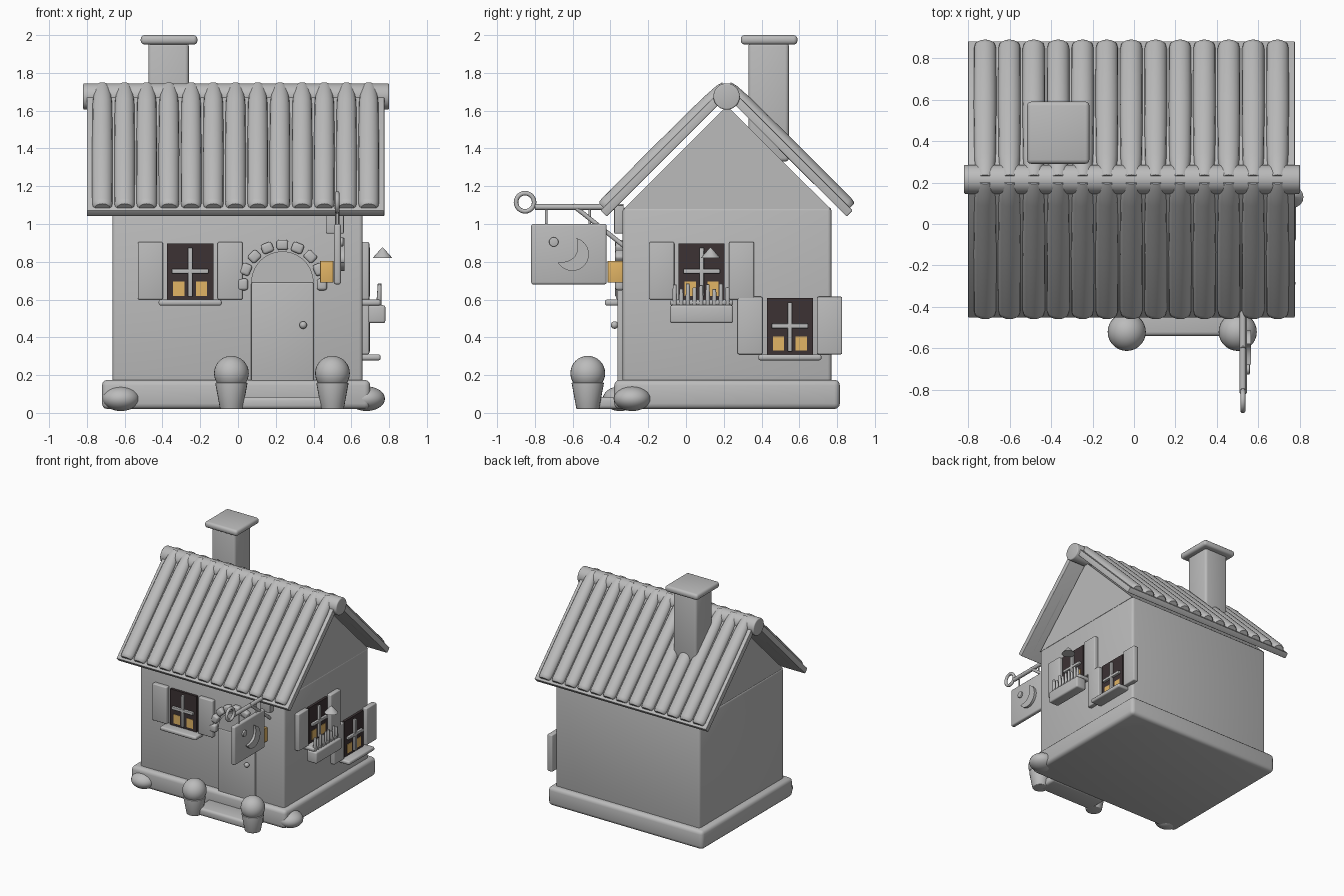
import bpy, bmesh, math
from mathutils import Matrix, Vector

if "Cube" in bpy.data.objects:
    bpy.data.objects.remove(bpy.data.objects["Cube"])


def material(name, rgb):
    m = bpy.data.materials.new(name)
    m.diffuse_color = (*rgb, 1)
    m.use_nodes = True
    m.node_tree.nodes["Principled BSDF"].inputs["Base Color"].default_value = m.diffuse_color
    return m


STONE = material("plain grey", (0.5, 0.5, 0.5))
DARK = material("dark glass", (0.045, 0.032, 0.034))
AMBER = material("amber glow", (0.76, 0.46, 0.13))


def finish(name, bm, mat=STONE, matrix=None):
    if matrix is not None:
        bm.transform(matrix)
    bmesh.ops.recalc_face_normals(bm, faces=bm.faces)
    me = bpy.data.meshes.new(name)
    bm.to_mesh(me)
    bm.free()
    me.materials.append(mat)
    ob = bpy.data.objects.new(name, me)
    bpy.context.collection.objects.link(ob)
    bpy.context.view_layer.objects.active = ob
    bpy.ops.object.select_all(action='DESELECT')
    ob.select_set(True)
    bpy.ops.object.shade_smooth_by_angle(angle=math.radians(40))
    return ob


def box(name, x, y, z, bevel=0.0, mat=STONE, matrix=None):
    lo, hi = zip(*(sorted(r) for r in (x, y, z)))
    size = [b - a for a, b in zip(lo, hi)]
    mid = [(a + b) / 2 for a, b in zip(lo, hi)]
    bm = bmesh.new()
    bmesh.ops.create_cube(bm, size=1)
    bmesh.ops.scale(bm, vec=size, verts=bm.verts)
    if bevel:
        bmesh.ops.bevel(bm, geom=bm.edges[:], offset=min(bevel, min(size) * 0.45),
                        segments=3, profile=0.5, affect='EDGES')
    bmesh.ops.translate(bm, vec=mid, verts=bm.verts)
    return finish(name, bm, mat, matrix)


def rod(name, p, q, r1, r2=None, segments=20, bevel=0.0):
    p, q = Vector(p), Vector(q)
    d = q - p
    bm = bmesh.new()
    bmesh.ops.create_cone(bm, cap_ends=True, segments=segments, radius1=r1,
                          radius2=r1 if r2 is None else r2, depth=d.length)
    if bevel:
        rim = [e for e in bm.edges if abs(e.verts[0].co.z - e.verts[1].co.z) < 1e-5]
        bmesh.ops.bevel(bm, geom=rim, offset=bevel, segments=3, profile=0.5, affect='EDGES')
    m = Matrix.Translation((p + q) / 2) @ d.to_track_quat('Z', 'Y').to_matrix().to_4x4()
    return finish(name, bm, STONE, m)


def ball(name, c, r):
    bm = bmesh.new()
    bmesh.ops.create_uvsphere(bm, u_segments=28, v_segments=16, radius=1)
    return finish(name, bm, STONE, Matrix.Translation(c) @ Matrix.Diagonal((*r, 1)))


def prism(name, pts, depth, matrix):
    # Extrude a flat local XY outline along local Z
    bm = bmesh.new()
    f = bm.faces.new([bm.verts.new((a, b, 0)) for a, b in pts])
    new = bmesh.ops.extrude_face_region(bm, geom=[f])["geom"]
    bmesh.ops.translate(bm, vec=(0, 0, depth), verts=[v for v in new if isinstance(v, bmesh.types.BMVert)])
    return finish(name, bm, STONE, matrix)


# Planes: local X, Y, Z -> outline across, up, outward
FRONT = Matrix(((1, 0, 0, 0), (0, 0, -1, -0.335), (0, 1, 0, 0), (0, 0, 0, 1)))
RIGHT = Matrix(((0, 0, 1, 0.66), (1, 0, 0, 0), (0, 1, 0, 0), (0, 0, 0, 1)))

# Plinth, walls and solid gable
box("plinth", (-0.72, 0.70), (-0.38, 0.815), (0.02, 0.175), 0.03)
box("walls", (-0.665, 0.66), (-0.335, 0.77), (0.15, 1.09), 0.02)
prism("gable", [(-0.33, 1.08), (0.765, 1.08), (0.217, 1.625)], -1.32, RIGHT)

# Roof: local X across, Y up the slope, Z out of the slope
RIDGE_Y = 0.215
for side in ("front", "back"):
    s = 1 if side == "front" else -1
    c = math.sqrt(0.5)
    slope = Matrix(((1, 0, 0, 0), (0, s * c, -s * c, RIDGE_Y - s * 0.635),
                    (0, c, c, 1.04), (0, 0, 0, 1)))
    box(side + "_roof_slab", (-0.80, 0.775), (0, 0.91), (0, 0.045), 0.004, matrix=slope)
    for i in range(13):
        x = -0.718 + i * 0.1175
        bm = bmesh.new()
        rings = []
        n = 16
        # Barrel tile with softly closing ends
        for v, k in ((0.02, 0.75), (0.028, 0.92), (0.05, 1), (0.45, 1.02), (0.8, 0.96), (0.9, 0.82), (0.935, 0.6)):
            rings.append([bm.verts.new((x + 0.054 * k * math.cos(a), v, 0.043 + 0.043 * k * math.sin(a)))
                          for a in (2 * math.pi * j / n for j in range(n))])
        for r, t in zip(rings, rings[1:]):
            for j in range(n):
                bm.faces.new((r[j], r[(j + 1) % n], t[(j + 1) % n], t[j]))
        bm.faces.new(rings[0])
        bm.faces.new(rings[-1])
        finish(f"{side}_roof_tile_{i}", bm, STONE, slope)
rod("ridge_beam", (-0.82, RIDGE_Y, 1.675), (0.80, RIDGE_Y, 1.675), 0.07, segments=28, bevel=0.008)

# Chimney
box("chimney", (-0.475, -0.26), (0.33, 0.545), (1.33, 1.96), 0.02)
box("chimney_cap", (-0.515, -0.215), (0.29, 0.59), (1.95, 2.0), 0.02)


def window(name, plane, a, z):
    # Glass, glowing lower panes, glazing cross, shutters and sill
    box(name + "_glass", (a - 0.122, a + 0.122), (z - 0.15, z + 0.147), (-0.01, 0.02), mat=DARK, matrix=plane)
    for s in (-1, 1):
        box(name + "_glow", (a + s * 0.03, a + s * 0.09), (z - 0.13, z - 0.055), (0.02, 0.023),
            mat=AMBER, matrix=plane)
        box(name + "_shutter", (a + s * 0.145, a + s * 0.277), (z - 0.15, z + 0.155), (-0.01, 0.035),
            0.008, matrix=plane)
    box(name + "_mullion", (a - 0.012, a + 0.012), (z - 0.135, z + 0.125), (0.015, 0.04), 0.005, matrix=plane)
    box(name + "_crossbar", (a - 0.097, a + 0.097), (z - 0.012, z + 0.012), (0.015, 0.04), 0.005, matrix=plane)
    box(name + "_sill", (a - 0.167, a + 0.167), (z - 0.182, z - 0.15), (-0.01, 0.095), 0.012, matrix=plane)


window("front_window", FRONT, -0.253, 0.75)
window("upper_side_window", RIGHT, 0.083, 0.75)
window("lower_side_window", RIGHT, 0.55, 0.46)

# Flower box with stems and a cone bloom
box("flower_box", (0.69, 0.78), (-0.085, 0.25), (0.475, 0.57), 0.012)
for i in range(9):
    y = -0.06 + i * 0.035
    h = 0.05 + 0.035 * abs(math.sin(i * 1.9 + 1))
    rod(f"flower_stem_{i}", (0.745, y, 0.56), (0.75, y, 0.60 + h), 0.014, 0.010, 10, 0.003)
rod("cone_bloom", (0.765, 0.13, 0.82), (0.765, 0.13, 0.875), 0.052, 0.003, 16)

# Door, arched panel and knob
CX, CZ, R = 0.235, 0.69, 0.165
box("door", (CX - R, CX + R), (-0.362, -0.32), (0.16, CZ), 0.008)
arch = [(CX + R * math.cos(math.pi * i / 20), CZ + R * math.sin(math.pi * i / 20)) for i in range(21)]
prism("door_arch", arch, 0.025, FRONT)
ball("door_knob", (0.345, -0.378, 0.465), (0.02, 0.02, 0.02))

# Ring of stones over the door
for i in range(9):
    t = math.radians(-90 + i * 180 / 8)
    m = FRONT @ Matrix.Translation((CX, 0.68, 0)) @ Matrix.Rotation(-t, 4, 'Z')
    box(f"arch_stone_{i}", (-0.031, 0.031), (0.182, 0.236), (-0.01, 0.04), 0.014, matrix=m)

# Step, clipped shrubs and corner boulders
box("front_step", (-0.01, 0.50), (-0.54, -0.36), (0.02, 0.085), 0.02)
for i, x in enumerate((-0.035, 0.50)):
    rod(f"shrub_pot_{i}", (x, -0.52, 0.02), (x, -0.52, 0.16), 0.06, 0.086, 24, 0.005)
    ball(f"shrub_{i}", (x, -0.52, 0.21), (0.092, 0.092, 0.092))
ball("left_boulder", (-0.62, -0.35, 0.075), (0.098, 0.09, 0.065))
ball("right_boulder", (0.68, -0.285, 0.075), (0.098, 0.098, 0.065))

# Lantern
box("lantern", (0.435, 0.505), (-0.415, -0.335), (0.69, 0.805), 0.003, AMBER)

# Hanging sign with bracket, bar, strut and ring
SX = 0.525
box("sign_bracket", (0.465, 0.56), (-0.38, -0.33), (0.95, 1.10), 0.006)
rod("sign_bar", (SX, -0.80, 1.09), (SX, -0.33, 1.09), 0.016)
rod("sign_strut", (SX, -0.60, 1.10), (SX, -0.33, 0.885), 0.012)
for y in (-0.74, -0.51):
    rod("sign_hanger", (SX, y, 0.99), (SX, y, 1.09), 0.007, segments=10)
box("sign_board", (0.508, 0.545), (-0.82, -0.42), (0.68, 1.0), 0.012)
bm = bmesh.new()
ring = [[bm.verts.new((SX + 0.012 * math.sin(b), -0.852 + (0.048 + 0.012 * math.cos(b)) * math.cos(a),
                       1.115 + (0.048 + 0.012 * math.cos(b)) * math.sin(a)))
         for b in (math.tau * j / 10 for j in range(10))] for a in (math.tau * i / 24 for i in range(24))]
for i in range(24):
    for j in range(10):
        k, n = (i + 1) % 24, (j + 1) % 10
        bm.faces.new((ring[i][j], ring[k][j], ring[k][n], ring[i][n]))
finish("sign_ring", bm)

# Raised crescent and dot
outer = [(0.088 * math.cos(t), 0.088 * math.sin(t)) for t in
         (math.radians(-150 + i * 225 / 24) for i in range(25))]
a, b = Vector(outer[-1]), Vector(outer[0])
inner = []
for i in range(1, 16):
    u = i / 16
    bow = Vector((0.04, -0.031)) * (4 * u * (1 - u))
    inner.append(tuple(a.lerp(b, u) + bow))
prism("crescent", outer + inner, 0.025, Matrix.Translation((-0.12, -0.602, 0.84)) @ RIGHT)
rod("sign_dot", (0.54, -0.70, 0.905), (0.558, -0.70, 0.905), 0.025, bevel=0.005)
